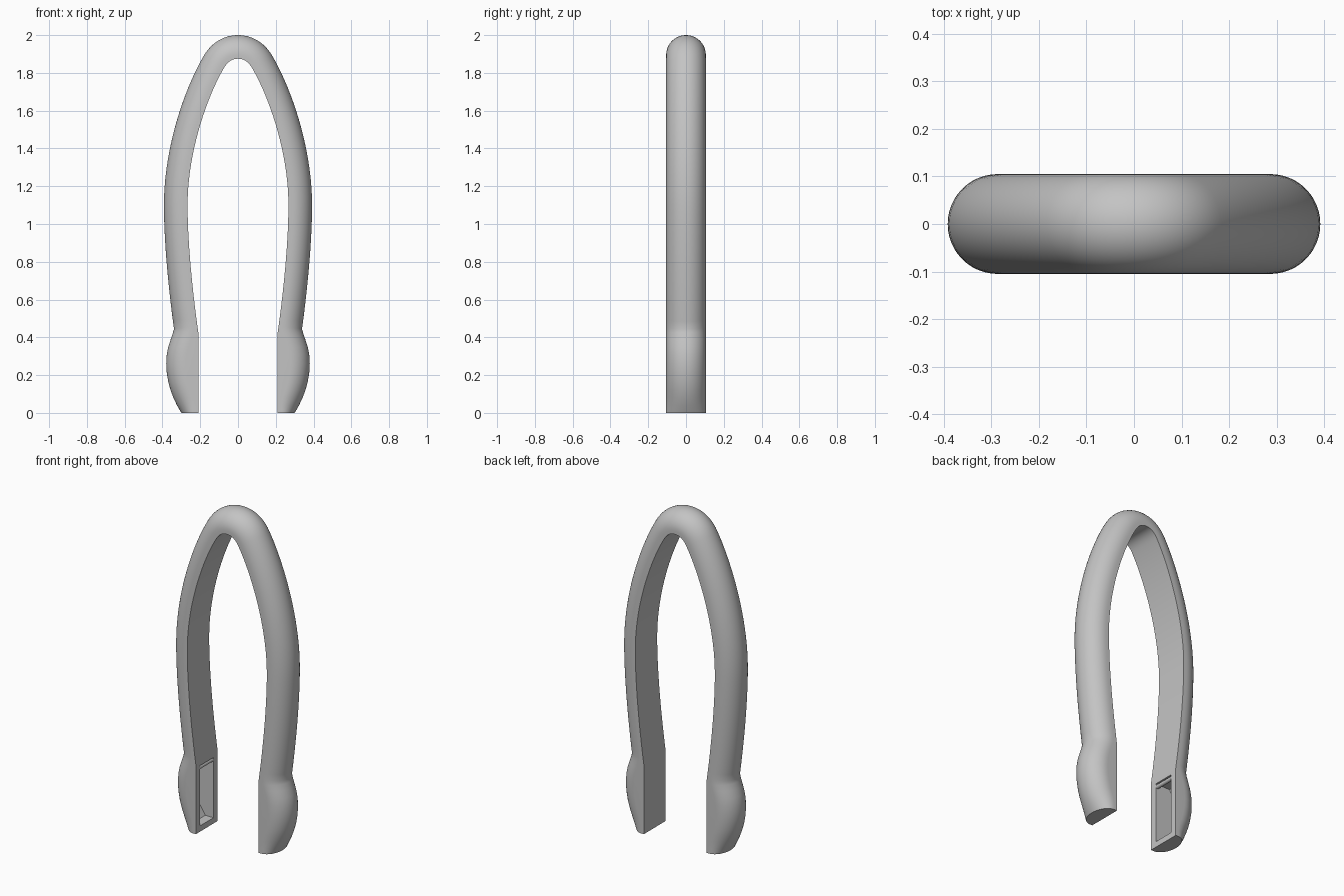
import bpy, bmesh, math
from mathutils import Vector
from mathutils.geometry import interpolate_bezier

cube = bpy.data.objects.get("Cube")
if cube:
    bpy.data.objects.remove(cube)

HALF = 0.105      # half width of the band
THICK = 0.125     # band thickness

grey = bpy.data.materials.new("plain grey")
grey.use_nodes = True
grey.diffuse_color = (0.55, 0.55, 0.55, 1)
grey.node_tree.nodes["Principled BSDF"].inputs["Base Color"].default_value = (0.55, 0.55, 0.55, 1)


def make_object(name, bm):
    bmesh.ops.recalc_face_normals(bm, faces=bm.faces)
    mesh = bpy.data.meshes.new(name)
    bm.to_mesh(mesh)
    bm.free()
    mesh.materials.append(grey)
    obj = bpy.data.objects.new(name, mesh)
    bpy.context.collection.objects.link(obj)
    return obj


def activate(obj):
    bpy.ops.object.select_all(action='DESELECT')
    obj.select_set(True)
    bpy.context.view_layer.objects.active = obj


def shade(obj, angle):
    activate(obj)
    bpy.ops.object.shade_smooth_by_angle(angle=math.radians(angle))


# Bulged foot: (height, thickness)
foot = [(0, .09), (.04, .113), (.08, .132), (.12, .147), (.16, .158), (.21, .167),
        (.26, .17), (.31, .167), (.35, .159), (.39, .146), (.425, .134)]
rings = [(Vector((.21, z)), Vector((1, 0)), t) for z, t in foot]

# Inner edge of the arch, from foot to crown
segments = [((.21, .425), (.235, .6), (.267, .88), (.267, 1.1), 16),
            ((.267, 1.1), (.267, 1.38), (.165, 1.67), (.075, 1.825), 20),
            ((.075, 1.825), (.055, 1.86), (.03, 1.875), (0, 1.875), 10)]
path = []
for a, b, c, d, n in segments:
    pts = interpolate_bezier(*(Vector((*p, 0)) for p in (a, b, c, d)), n)
    path += [p.to_2d() for p in pts][(1 if path else 0):]
for i in range(1, len(path)):
    if i + 1 < len(path):
        tangent = (path[i + 1] - path[i - 1]).normalized()
    else:
        tangent = Vector((-1, 0))
    rings.append((path[i], Vector((tangent.y, -tangent.x)), THICK))

# Mirror to the other side
rings += [(Vector((-p.x, p.y)), Vector((-n.x, n.y)), t) for p, n, t in rings[-2::-1]]


def section(t, steps=24):
    """Flat inner side, short straight flanks, round outer side."""
    flank = max(.02, t - HALF)
    arc = [(flank + (t - flank) * math.sin(math.pi * k / steps),
            -HALF * math.cos(math.pi * k / steps)) for k in range(steps + 1)]
    return [(0, -HALF)] + arc + [(0, HALF)]


# Sweep the band
bm = bmesh.new()
loops = []
for p, n, t in rings:
    loops.append([bm.verts.new((p.x + n.x * d, y, p.y + n.y * d)) for d, y in section(t)])
for lo, hi in zip(loops, loops[1:]):
    for k in range(len(lo)):
        j = (k + 1) % len(lo)
        bm.faces.new((lo[k], lo[j], hi[j], hi[k]))
bm.faces.new(loops[0])
bm.faces.new(loops[-1])
band = make_object("arched_band", bm)

# Pocket in the inner face of the right foot, its back following the bulge
outline = [(-.15, .035), (-.265, .035), (-.3, .09), (-.325, .15), (-.337, .22),
           (-.337, .3), (-.325, .36), (-.31, .4), (-.15, .4)]
bm = bmesh.new()
face = bm.faces.new([bm.verts.new((x, -.065, z)) for x, z in outline])
side = bmesh.ops.extrude_face_region(bm, geom=[face])["geom"]
bmesh.ops.translate(bm, vec=(0, .13, 0),
                    verts=[v for v in side if isinstance(v, bmesh.types.BMVert)])
cutter = make_object("pocket_cutter", bm)
cutter.hide_render = True

cut = band.modifiers.new("pocket", 'BOOLEAN')
cut.operation = 'DIFFERENCE'
cut.solver = 'EXACT'
cut.object = cutter
activate(band)
bpy.ops.object.modifier_apply(modifier=cut.name)
bpy.data.objects.remove(cutter)
shade(band, 25)

# Small pin across the top of the pocket
bm = bmesh.new()
bmesh.ops.create_cone(bm, cap_ends=True, segments=16, radius1=.012, radius2=.012, depth=.134)
for v in bm.verts:
    v.co = (v.co.x - .222, v.co.z, v.co.y + .385)
pin = make_object("pocket_pin", bm)
shade(pin, 30)
